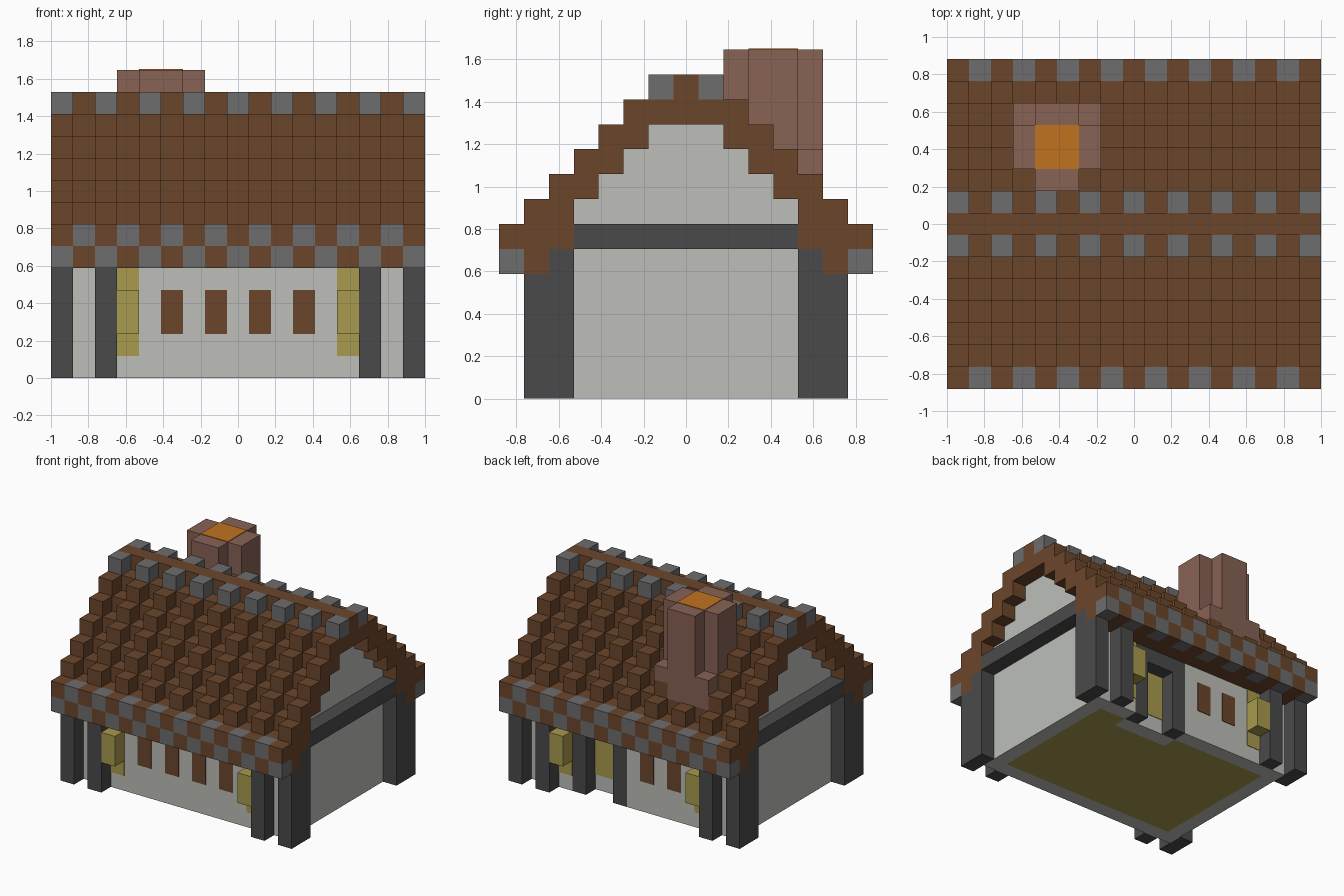
import bpy, bmesh
from mathutils import Matrix, Vector

cube = bpy.data.objects.get("Cube")
if cube:
    bpy.data.objects.remove(cube, do_unlink=True)

U = 2 / 17          # block size
NX, NY = 17, 15     # grid width and depth in blocks
THIN = 0.04         # painted plate thickness in blocks


def material(name, rgb):
    lin = [((c / 255 + 0.055) / 1.055) ** 2.4 for c in rgb] + [1]
    m = bpy.data.materials.new(name)
    m.use_nodes = True
    m.diffuse_color = lin
    m.node_tree.nodes["Principled BSDF"].inputs["Base Color"].default_value = lin
    return m


BROWN = material("brown wood", (107, 70, 43))
STONE = material("grey stone", (109, 109, 109))
DARK = material("dark timber", (74, 74, 74))
WHITE = material("pale plaster", (189, 191, 185))
YELLOW = material("straw yellow", (168, 155, 77))
BRICK = material("chimney brick", (135, 98, 85))
FIRE = material("ember orange", (192, 114, 33))


def build(name, mat, boxes):
    """One object from boxes given as (x0, x1, y0, y1, z0, z1) in blocks."""
    bm = bmesh.new()
    for x0, x1, y0, y1, z0, z1 in boxes:
        centre = Vector(((x0 + x1 - NX) / 2, (y0 + y1 - NY) / 2, (z0 + z1) / 2)) * U
        size = Vector((x1 - x0, y1 - y0, z1 - z0)) * U
        bmesh.ops.create_cube(bm, size=1, matrix=Matrix.Translation(centre) @ Matrix.Diagonal(size).to_4x4())
    mesh = bpy.data.meshes.new(name)
    bm.to_mesh(mesh)
    bm.free()
    mesh.materials.append(mat)
    obj = bpy.data.objects.new(name, mesh)
    bpy.context.collection.objects.link(obj)


def both_y(boxes):
    return boxes + [(a, b, NY - d, NY - c, e, f) for a, b, c, d, e, f in boxes]


def both_x(boxes):
    return boxes + [(NX - b, NX - a, c, d, e, f) for a, b, c, d, e, f in boxes]


def cell(x, y, z):
    return (x, x + 1, y, y + 1, z, z + 1)


evens, odds = range(0, NX, 2), range(1, NX, 2)

# Walls
build("front_wall", WHITE, [(1, 16, 2, 3, 0, 6)])
build("back_wall", WHITE, [(1, 9, 12, 13, 0, 6), (13, 16, 12, 13, 0, 6),
                           (9, 13, 12, 13, 5, 6), (9, 13, 11, 12, 0, 6)])
gable = [(1, 2, 3, 12, 0, 8)] + [(1, 2, 4 + k, 11 - k, 8 + k, 9 + k) for k in range(3)]
build("gable_walls", WHITE, both_x(gable))

# Floor, cut around the door recess
build("floor", YELLOW, [(2, 15, 3, 11, 0, 1), (2, 9, 11, 12, 0, 1), (13, 15, 11, 12, 0, 1)])

# Timber frame
build("corner_posts", DARK, both_x(both_y([(0, 1, 1, 3, 0, 5), (0, 1, 2, 3, 5, 6)])))
build("wall_posts", DARK, both_x(both_y([(2, 3, 1, 2, 0, 5)])))
build("gable_beams", DARK, both_x([(0, 1, 3, 12, 6, 7)]))
build("door_frame", DARK, [(9, 10, 12, 13, 0, 5), (12, 13, 12, 13, 0, 5), (10, 12, 12, 13, 4, 5)])

# Door, windows and lanterns
build("door", YELLOW, [(10, 12, 12, 12 + THIN, 1, 4)])
build("front_windows", BROWN, [(x, x + 1, 2 - THIN, 2, 2, 4) for x in (5, 7, 9, 11)])
build("back_windows", BROWN, [(x, x + 1, 13, 13 + THIN, 2, 4) for x in (5, 7)])
build("lantern_panels", YELLOW, both_x(both_y([(3, 4, 2 - THIN, 2, 1, 5)])))
build("lanterns", YELLOW, both_x(both_y([(3, 4, 1, 2, 2, 4)])))

# Roof: stepped courses, with a raised shingle on every second column
courses = [(0, NX, 1, 2, 5, 6), (0, NX, 1, 3, 6, 7)]
courses += [(0, NX, 2 + k, 3 + k, 7 + k, 8 + k) for k in range(4)]
build("roof_courses", BROWN, both_y(courses) + [(0, NX, 6, 9, 11, 12)])
build("ridge", BROWN, [(0, NX, 7, 8, 12, 13)])


def in_chimney(x, k):
    return x == 4 and k > 0 or x == 6 and k in (2, 3)


steps = [(x, k) for x in evens for k in range(5)]
build("front_shingles", BROWN, [cell(x, 1 + k, 7 + k) for x, k in steps])
build("back_shingles", BROWN, [cell(x, 13 - k, 7 + k) for x, k in steps if not in_chimney(x, k)])
build("ridge_stones", STONE, both_y([cell(x, 6, 12) for x in evens]))

# Chequered eaves
build("eave_stones", STONE, both_y([cell(x, 0, 5) for x in evens] + [cell(x, 0, 6) for x in odds]))
build("eave_blocks", BROWN, both_y([cell(x, 0, 6) for x in evens] + [cell(x, 0, 5) for x in odds]))

# Chimney with a cross-shaped stack
build("chimney", BRICK, [(4, 6, 9, 10, 11, 14), (3, 7, 10, 11, 10, 14), (3, 7, 11, 12, 9, 14),
                         (4, 6, 12, 13, 10, 14), (3, 7, 12, 13, 9, 10), (3, 6, 12, 13, 8, 9)])
build("embers", FIRE, [(4, 6, 10, 12, 14, 14 + THIN)])
